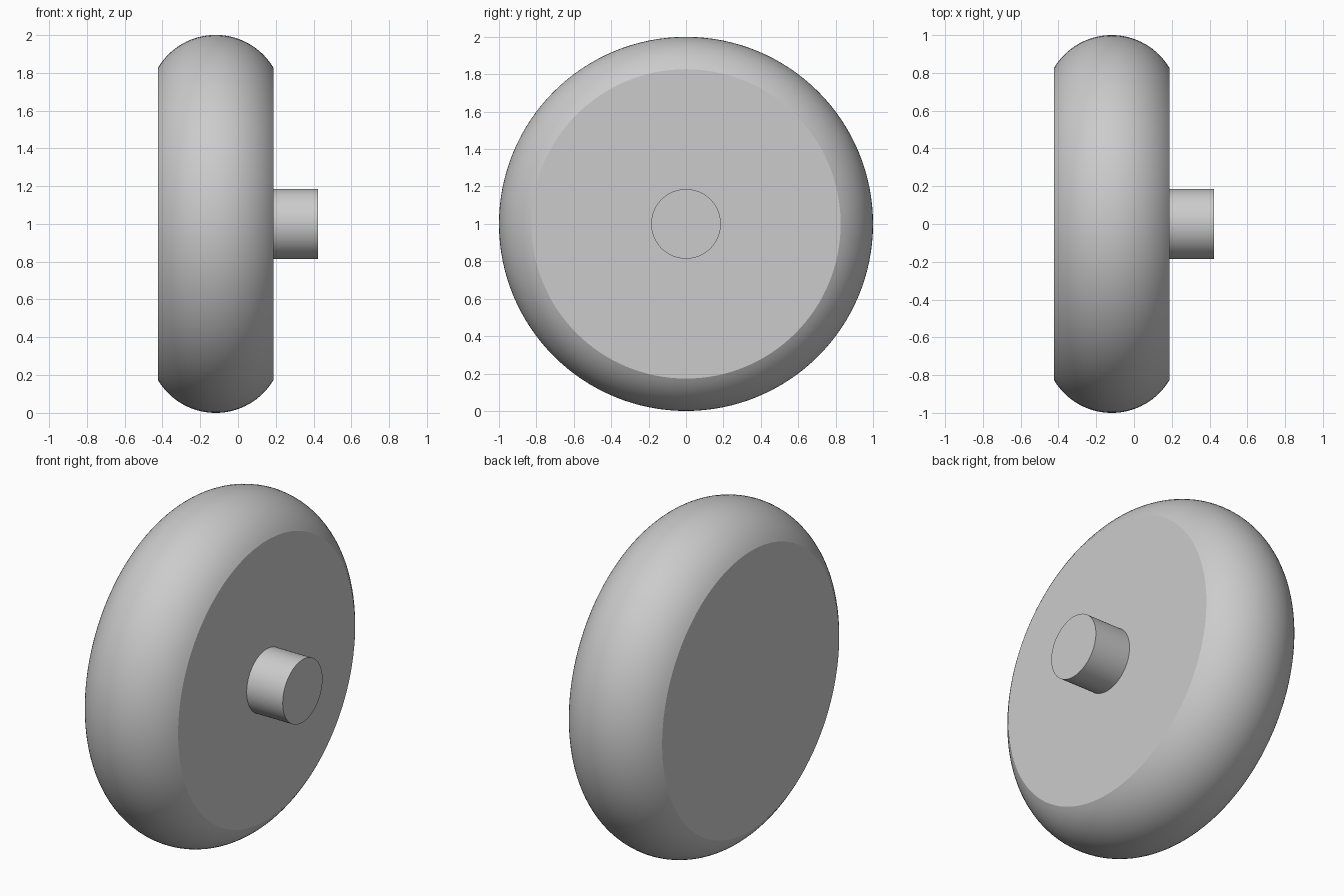
import bpy
import math

cube = bpy.data.objects.get("Cube")
if cube:
    bpy.data.objects.remove(cube, do_unlink=True)

GREY = (0.6, 0.6, 0.6, 1.0)
grey = bpy.data.materials.new("light grey")
grey.use_nodes = True
grey.diffuse_color = GREY
grey.node_tree.nodes["Principled BSDF"].inputs["Base Color"].default_value = GREY

SEGMENTS = 128
AXLE_HEIGHT = 1.0


def lathe(name, profile):
    """Spin (x, radius) points about the x axis and close both ends with flat caps."""
    verts, faces = [], []
    for x, radius in profile:
        for i in range(SEGMENTS):
            a = math.tau * i / SEGMENTS
            verts.append((x, radius * math.cos(a), radius * math.sin(a)))
    for ring in range(len(profile) - 1):
        for i in range(SEGMENTS):
            a = ring * SEGMENTS + i
            b = ring * SEGMENTS + (i + 1) % SEGMENTS
            faces.append((a, a + SEGMENTS, b + SEGMENTS, b))
    faces.append(tuple(reversed(range(SEGMENTS))))
    faces.append(tuple(range(len(verts) - SEGMENTS, len(verts))))
    mesh = bpy.data.meshes.new(name)
    mesh.from_pydata(verts, [], faces)
    # Outward normals follow from the winding; flip to point away from the axis
    mesh.flip_normals() if mesh.polygons[0].normal.dot(mesh.polygons[0].center) < 0 else None
    mesh.materials.append(grey)
    obj = bpy.data.objects.new(name, mesh)
    obj.location.z = AXLE_HEIGHT
    bpy.context.collection.objects.link(obj)
    bpy.ops.object.select_all(action='DESELECT')
    obj.select_set(True)
    bpy.context.view_layer.objects.active = obj
    bpy.ops.object.mode_set(mode='EDIT')
    bpy.ops.mesh.select_all(action='SELECT')
    bpy.ops.mesh.normals_make_consistent(inside=False)
    bpy.ops.object.mode_set(mode='OBJECT')
    bpy.ops.object.shade_smooth_by_angle(angle=math.radians(25))
    return obj


# Wheel: flat sides joined by a circular-arc tread
MIDDLE, HALF_WIDTH, RIM_RADIUS = -0.118, 0.305, 0.827
sagitta = 1.0 - RIM_RADIUS
arc_radius = (HALF_WIDTH ** 2 + sagitta ** 2) / (2 * sagitta)
sweep = math.asin(HALF_WIDTH / arc_radius)
STEPS = 32
tread = []
for i in range(STEPS + 1):
    t = sweep * (2 * i / STEPS - 1)
    tread.append((MIDDLE + arc_radius * math.sin(t),
                  1.0 - arc_radius + arc_radius * math.cos(t)))
lathe("wheel", tread)

# Axle stub on the wheel's left side
lathe("axle_stub", [(MIDDLE + HALF_WIDTH - 0.02, 0.186), (0.423, 0.186)])
